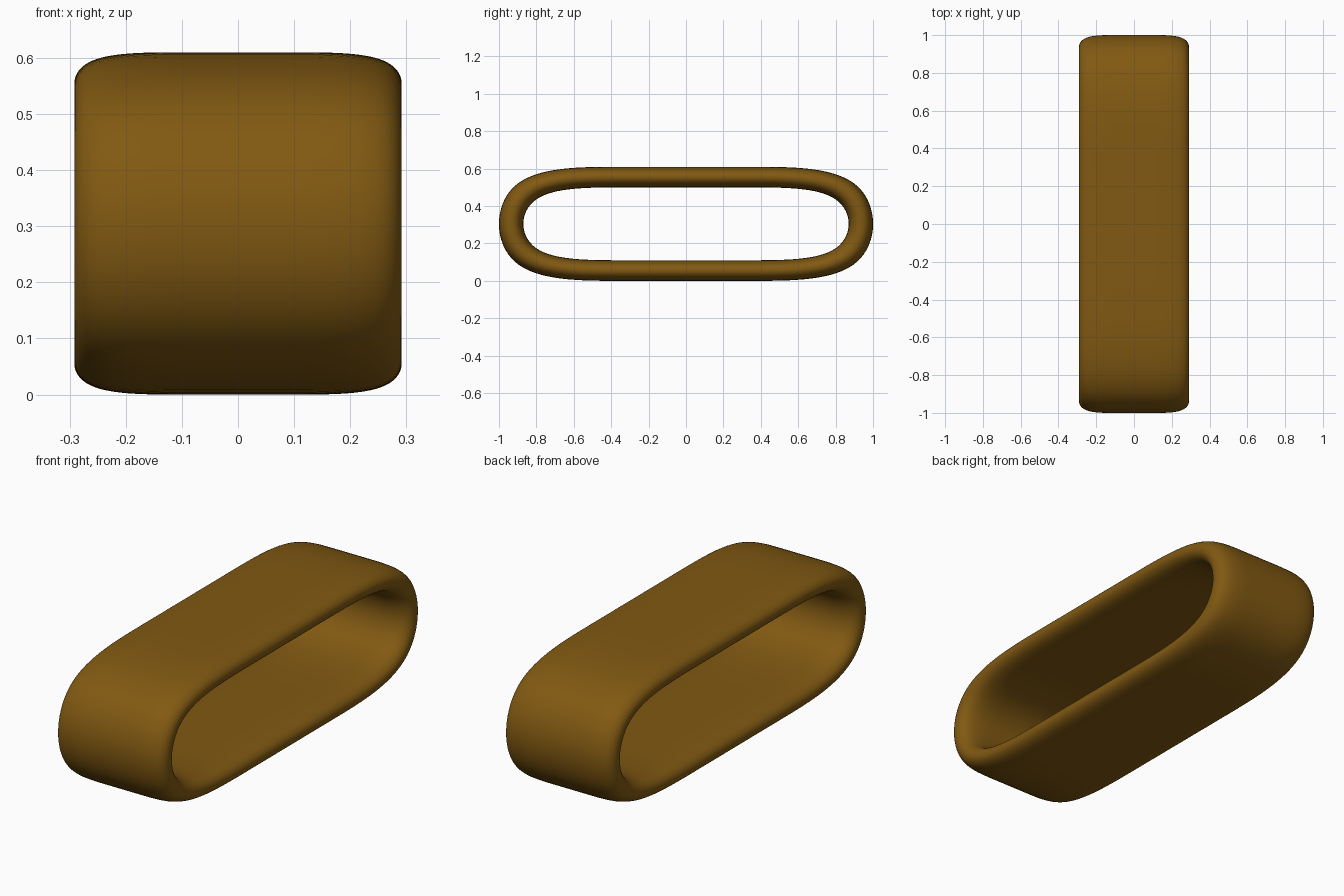
import bpy, bmesh

if "Cube" in bpy.data.objects:
    bpy.data.objects.remove(bpy.data.objects["Cube"])

# Control cage of the band: 8 stations around the loop, 8 points across the wall
W, A = 0.30, 0.10          # half width and inner loop cut
P = 0.34                   # loop cut along the length


def loop(end, bottom, top):
    """Eight (y, z) control points of one rounded rectangle."""
    return [(end, bottom), (end, top), (P, top), (-P, top),
            (-end, top), (-end, bottom), (-P, bottom), (P, bottom)]


outer = loop(1.029, 0.0, 0.61)
inner = loop(0.893, 0.11, 0.50)

bm = bmesh.new()
rings = []
for (yo, zo), (yi, zi) in zip(outer, inner):
    section = [(x, yo, zo) for x in (-W, -A, A, W)]
    section += [(x, yi, zi) for x in (W, A, -A, -W)]
    rings.append([bm.verts.new(c) for c in section])
for i in range(8):
    a, b = rings[i], rings[(i + 1) % 8]
    for j in range(8):
        k = (j + 1) % 8
        bm.faces.new((a[j], a[k], b[k], b[j]))
bmesh.ops.recalc_face_normals(bm, faces=bm.faces)
for f in bm.faces:
    f.smooth = True

mesh = bpy.data.meshes.new("band")
bm.to_mesh(mesh)
bm.free()
band = bpy.data.objects.new("band", mesh)
bpy.context.collection.objects.link(band)

# Smooth the cage into the soft band
sub = band.modifiers.new("smooth", 'SUBSURF')
sub.levels = sub.render_levels = 4

# Brown material
mat = bpy.data.materials.new("brown")
mat.diffuse_color = (0.22, 0.10, 0.006, 1)
mat.use_nodes = True
mat.node_tree.nodes["Principled BSDF"].inputs["Base Color"].default_value = mat.diffuse_color
mesh.materials.append(mat)
